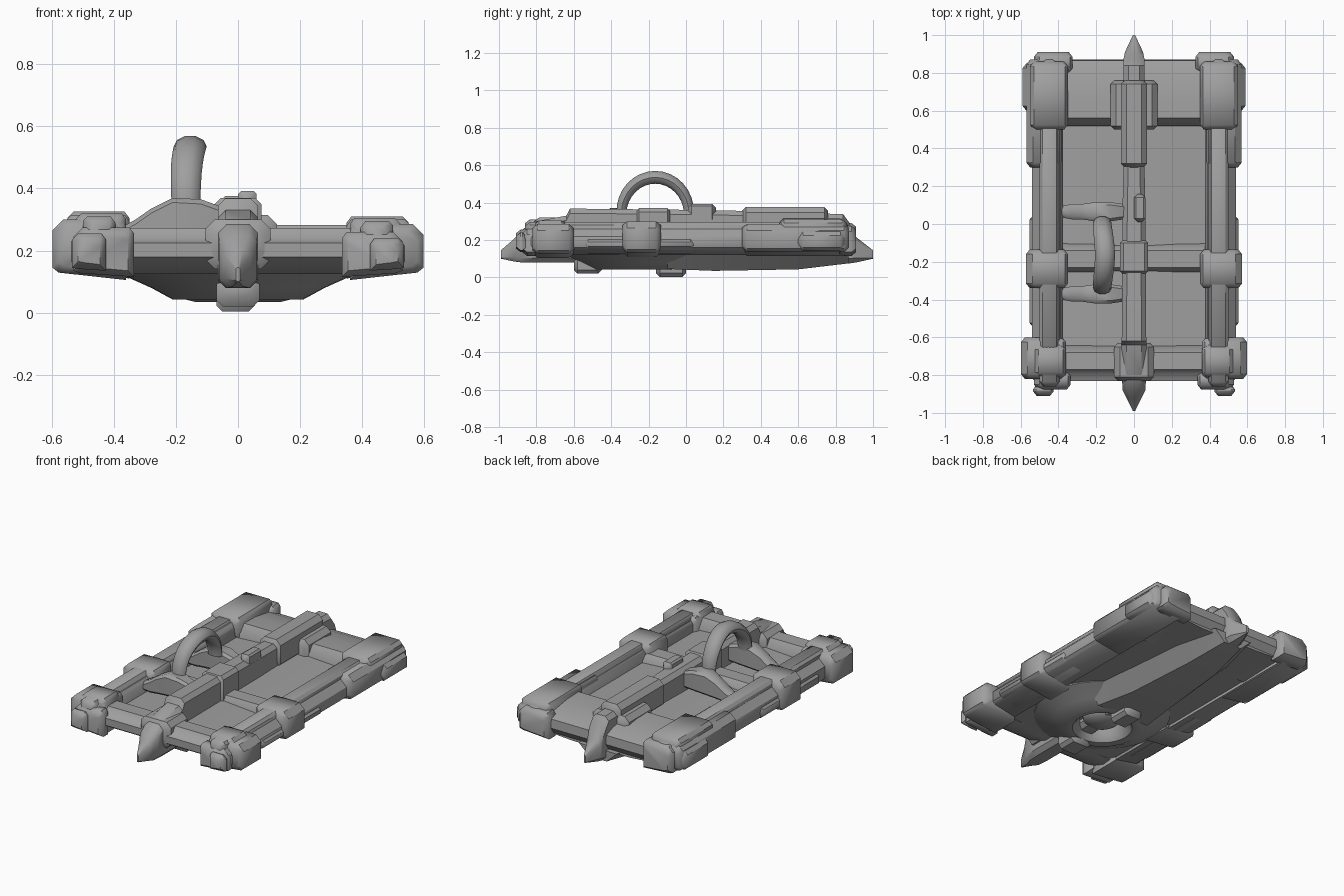
import bpy, bmesh, math
from mathutils import Vector

cube = bpy.data.objects.get("Cube")
if cube:
    bpy.data.objects.remove(cube, do_unlink=True)

grey = bpy.data.materials.new("plain grey")
grey.use_nodes = True
COLOUR = (0.35, 0.35, 0.35, 1)
grey.diffuse_color = COLOUR
grey.node_tree.nodes["Principled BSDF"].inputs["Base Color"].default_value = COLOUR


def finish(name, bm, angle=42):
    bmesh.ops.recalc_face_normals(bm, faces=bm.faces)
    mesh = bpy.data.meshes.new(name)
    bm.to_mesh(mesh)
    bm.free()
    mesh.shade_smooth()
    mesh.set_sharp_from_angle(angle=math.radians(angle))
    mesh.materials.append(grey)
    obj = bpy.data.objects.new(name, mesh)
    bpy.context.scene.collection.objects.link(obj)


def loft(name, rings, closed=False):
    """Skin through rings of equal point count, capped or joined end to end."""
    bm = bmesh.new()
    rows = [[bm.verts.new(p) for p in ring] for ring in rings]
    n = len(rows[0])
    pairs = list(zip(rows, rows[1:]))
    if closed:
        pairs.append((rows[-1], rows[0]))
    else:
        bm.faces.new(rows[0])
        bm.faces.new(rows[-1])
    for a, b in pairs:
        for i in range(n):
            j = (i + 1) % n
            bm.faces.new((a[i], a[j], b[j], b[i]))
    finish(name, bm)


def section(axis, t, mid, half, low, high, cut):
    """Chamfered rectangle across the x or y axis."""
    c = min(cut, half * 0.6, (high - low) * 0.4)
    pts = []
    for su, sv in ((1, 1), (-1, 1), (-1, -1), (1, -1)):
        v = high if sv > 0 else low
        corner = [(mid + su * half, v - sv * c), (mid + su * (half - c), v)]
        pts += corner if su * sv > 0 else corner[::-1]
    return [(t, u, v) if axis == "x" else (u, t, v) for u, v in pts]


def beam(name, axis, stations, cut=0.02):
    loft(name, [section(axis, *s, cut) for s in stations])


def block(name, y0, y1, mid, half, low, high, cut=0.02):
    e = 0.02
    small = (mid, half - e, low + e, high - e)
    full = (mid, half, low, high)
    beam(name, "y", [(y0, *small), (y0 + e, *full),
                     (y1 - e, *full), (y1, *small)], cut)


def crossbar(name, profile):
    loft(name, [[(x, y, z) for y, z in profile] for x in (-0.42, 0.42)])


# Thin recessed floor panel, slightly raised towards the spine
floor = [(0.43, 0.2), (0.42, 0.14), (0.2, 0.125)]
outline = floor + [(-x, z) for x, z in floor[::-1]] + [(0, 0.225)]
loft("floor_panel", [[(x, y, z) for x, z in outline] for y in (-0.7, 0.84)])

# Tapered keel under the back half
loft("keel", [[(wide, y, 0.14), (flat, y, low), (-flat, y, low), (-wide, y, 0.14)]
              for y, wide, flat, low in ((-0.1, 0.26, 0.18, 0.045), (0.15, 0.24, 0.14, 0.035),
                                         (0.6, 0.20, 0.10, 0.043), (0.87, 0.13, 0.06, 0.075))])

# Central spine with pointed tips
beam("spine", "y", [
    (-0.99, 0, 0.006, 0.10, 0.145), (-0.92, 0, 0.04, 0.085, 0.205),
    (-0.88, 0, 0.06, 0.08, 0.25), (-0.80, 0, 0.065, 0.08, 0.30),
    (-0.64, 0, 0.065, 0.08, 0.33), (-0.62, 0, 0.065, 0.08, 0.368),
    (0.12, 0, 0.06, 0.08, 0.36), (0.32, 0, 0.055, 0.08, 0.355),
    (0.84, 0, 0.055, 0.075, 0.338), (0.875, 0, 0.055, 0.075, 0.29),
    (0.91, 0, 0.048, 0.08, 0.215), (1.0, 0, 0.006, 0.10, 0.145)], 0.025)
block("spine_front_collar", -0.83, -0.63, 0, 0.105, 0.14, 0.30, 0.03)
block("spine_middle_collar", -0.27, -0.08, 0, 0.075, 0.12, 0.37)
block("spine_top_cap", 0.01, 0.16, 0.03, 0.03, 0.3, 0.392, 0.01)
block("spine_back_collar", 0.50, 0.76, 0, 0.125, 0.12, 0.315, 0.03)
block("spine_back_ridge", 0.30, 0.76, 0, 0.07, 0.2, 0.376, 0.03)

# Sloped cross bars
crossbar("front_bar", [
    (-0.64, 0.13), (-0.645, 0.22), (-0.68, 0.27), (-0.77, 0.272),
    (-0.79, 0.24), (-0.83, 0.225), (-0.83, 0.18), (-0.80, 0.16), (-0.70, 0.125)])
crossbar("middle_bar", [
    (-0.10, 0.15), (-0.105, 0.21), (-0.14, 0.25), (-0.23, 0.25),
    (-0.255, 0.21), (-0.26, 0.15)])
crossbar("back_bar", [
    (0.515, 0.13), (0.52, 0.23), (0.56, 0.283), (0.67, 0.28),
    (0.80, 0.26), (0.865, 0.235), (0.87, 0.18), (0.84, 0.14)])

# Side rails, corner blocks and clamps, once for each side
for side, s in (("left", 1), ("right", -1)):
    lift = 0.0 if s > 0 else 0.015

    def part(name, y0, y1, inner, outer, low, high, cut=0.035, slope=0.04):
        """Block with a chamfered outer edge and an underside rising outwards."""
        rings = []
        for y, e in ((y0, 0.02), (y0 + 0.025, 0), (y1 - 0.025, 0), (y1, 0.02)):
            a, b, lo, hi = inner + e, outer - e, low + e, high + lift - e
            profile = [(a, lo), (a, hi - 0.02), (a + 0.015, hi), (b - cut, hi),
                       (b, hi - cut), (b, lo + slope), (b - 0.02, lo + slope * 0.6)]
            rings.append([(s * x, y, z) for x, z in profile])
        loft(f"{side}_{name}", rings)

    part("rail", -0.84, 0.88, 0.375, 0.54, 0.12, 0.27, 0.05)
    part("rail_ridge", -0.86, 0.87, 0.395, 0.50, 0.2, 0.295, 0.015, 0.01)
    part("rail_skirt", -0.55, 0.05, 0.42, 0.552, 0.125, 0.225)
    part("front_corner", -0.82, -0.60, 0.36, 0.598, 0.105, 0.285)
    part("front_corner_cap", -0.81, -0.64, 0.36, 0.54, 0.2, 0.305)
    part("front_foot", -0.875, -0.78, 0.335, 0.53, 0.115, 0.26, 0.03, 0.02)
    part("front_toe", -0.91, -0.85, 0.425, 0.535, 0.135, 0.24, 0.02, 0.01)
    part("middle_clamp", -0.34, -0.135, 0.35, 0.572, 0.11, 0.30)
    part("back_armour", 0.30, 0.87, 0.38, 0.57, 0.115, 0.285)
    part("back_corner", 0.60, 0.85, 0.40, 0.59, 0.12, 0.26)
    part("back_corner_cap", 0.50, 0.86, 0.35, 0.55, 0.2, 0.31, 0.02, 0.01)
    part("back_foot", 0.80, 0.91, 0.325, 0.53, 0.115, 0.275, 0.03, 0.02)

# Arched grip, swelling towards the top
rings = []
for i in range(17):
    a = math.pi * i / 16
    rise = math.sin(a)
    out = Vector((0, -math.cos(a), rise))
    centre = Vector((-0.168 + 0.014 * rise ** 4, -0.165 - 0.18 * math.cos(a),
                     0.345 + 0.19 * rise))
    rings.append([centre + out * (0.028 + 0.008 * rise) * math.sin(b)
                  + Vector(((0.046 + 0.007 * rise) * math.cos(b), 0, 0))
                  for b in (math.tau * k / 10 for k in range(10))])
loft("grip", rings)

# Stepped grip mounts, held clear of the floor by the spine
for name, y in (("front_grip_mount", -0.37), ("back_grip_mount", 0.065)):
    beam(name, "x", [
        (-0.385, y, 0.03, 0.22, 0.27), (-0.33, y, 0.04, 0.22, 0.30),
        (-0.28, y, 0.04, 0.225, 0.335), (-0.21, y, 0.05, 0.235, 0.37),
        (-0.12, y, 0.05, 0.24, 0.365), (-0.05, y, 0.04, 0.24, 0.34)], 0.015)

# Underside socket: flared rim around a shallow dome
rim = [(0.13, 0.15), (0.145, 0.075), (0.17, 0.045), (0.21, 0.042),
       (0.28, 0.08), (0.385, 0.127), (0.385, 0.15)]
loft("socket_rim", [[(r * math.cos(a), -0.28 + r * math.sin(a), z) for r, z in rim]
                    for a in (math.tau * i / 32 for i in range(32))], closed=True)

bm = bmesh.new()
bmesh.ops.create_uvsphere(bm, u_segments=24, v_segments=12, radius=0.11)
for v in bm.verts:
    v.co = (v.co.x, v.co.y - 0.28, v.co.z * 0.5 + 0.115)
finish("socket_dome", bm)

block("back_lug", -0.16, 0.0, -0.008, 0.062, 0.003, 0.12)
block("front_lug", -0.60, -0.45, 0, 0.07, 0.02, 0.12)
